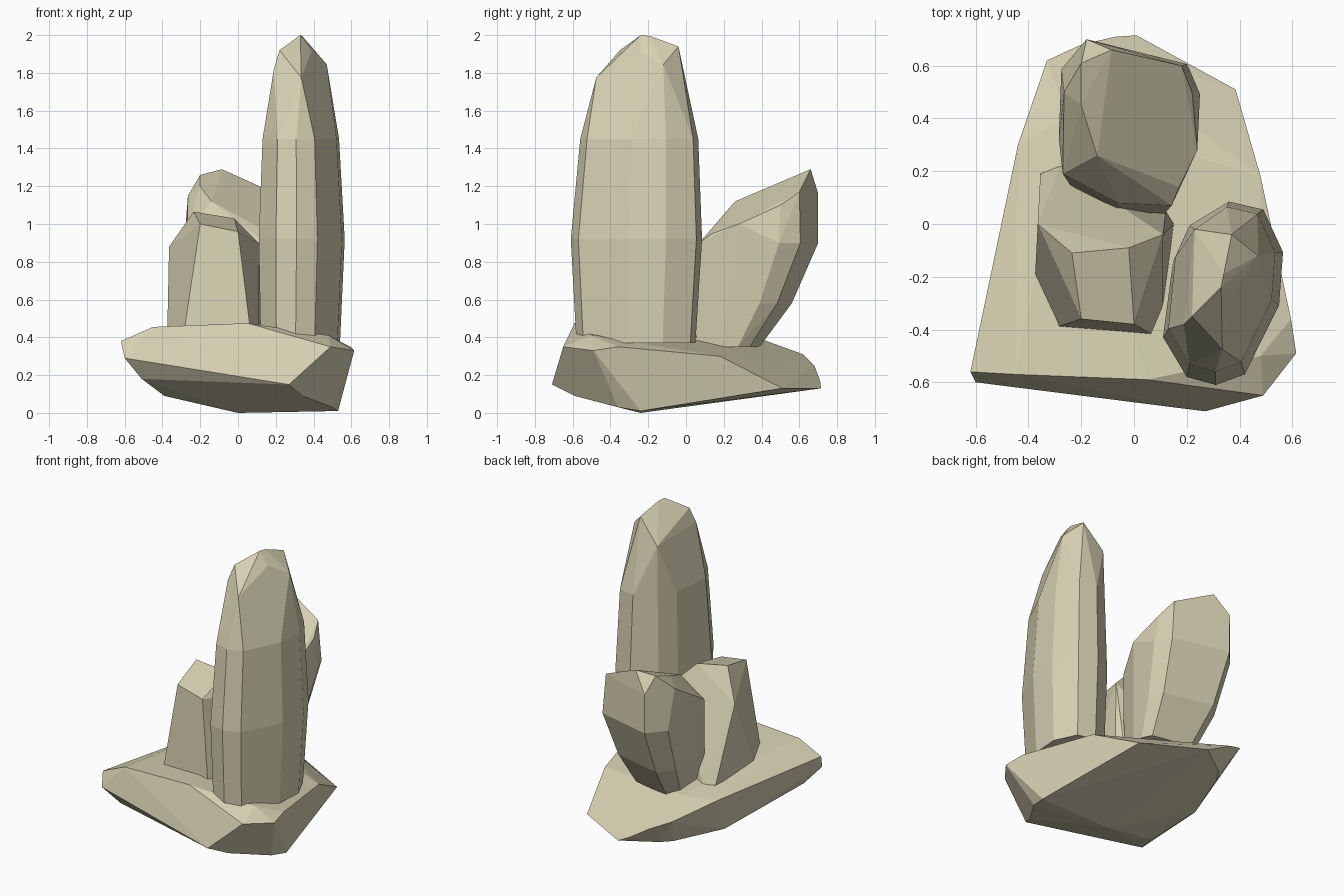
import bpy
import bmesh
from mathutils import Vector

default_cube = bpy.data.objects.get("Cube")
if default_cube:
    bpy.data.objects.remove(default_cube, do_unlink=True)

# Pale sandstone, the only colour
SAND = (0.68, 0.64, 0.45, 1)
stone = bpy.data.materials.new("pale_sandstone")
stone.use_nodes = True
stone.diffuse_color = SAND
stone.node_tree.nodes["Principled BSDF"].inputs["Base Color"].default_value = SAND
stone.node_tree.nodes["Principled BSDF"].inputs["Roughness"].default_value = 0.9


def chiselled_rock(name, points):
    """Wrap the corner points in a faceted convex stone."""
    bm = bmesh.new()
    for point in points:
        bm.verts.new(Vector(point))
    hull = bmesh.ops.convex_hull(bm, input=list(bm.verts))
    leftovers = set(hull["geom_interior"]) | set(hull["geom_unused"])
    loose = [item for item in leftovers if isinstance(item, bmesh.types.BMVert)]
    bmesh.ops.delete(bm, geom=loose, context="VERTS")
    # Merge nearly coplanar triangles into broad flat facets
    bmesh.ops.dissolve_limit(bm, angle_limit=0.06, verts=bm.verts[:], edges=bm.edges[:])
    bmesh.ops.recalc_face_normals(bm, faces=bm.faces[:])
    mesh = bpy.data.meshes.new(name)
    bm.to_mesh(mesh)
    bm.free()
    mesh.materials.append(stone)
    rock = bpy.data.objects.new(name, mesh)
    bpy.context.collection.objects.link(rock)
    return rock


def stacked_rings(outline, rings):
    """Fit the plan outline into each ring: height, left, right, front, back."""
    xs, ys = zip(*outline)
    width, depth = max(xs) - min(xs), max(ys) - min(ys)
    points = []
    for height, left, right, front, back in rings:
        for x, y in outline:
            across = (x - min(xs)) / width
            along = (y - min(ys)) / depth
            points.append((left + across * (right - left),
                           front + along * (back - front),
                           height))
    return points


# Broad tilted slab underneath
chiselled_rock("base_slab", [
    # Front rim
    (-.62, -.56, .38), (-.45, -.57, .455), (.05, -.59, .475),
    (.49, -.65, .35), (.27, -.71, .15), (-.6, -.6, .29),
    # Right side
    (.48, -.5, .41), (.615, -.49, .33), (.595, -.36, .35),
    (.48, .18, .3), (.385, .51, .13),
    # Back and left side
    (.01, .715, .13), (-.07, .71, .17), (-.2, .68, .25),
    (-.33, .62, .31), (-.44, .3, .36), (-.25, .4, .39),
    # Underside, bulging towards the left and back
    (.53, -.24, .01), (.5, -.36, .03), (.34, -.59, .09), (0, -.24, 0),
    (-.39, -.3, .09), (-.51, -.53, .18),
    (-.38, .13, .09), (-.25, .49, .11), (-.2, .57, .12),
])

# Tall upright stone with a wedge-shaped crown
tall_outline = [
    (.11, -.42), (.2, -.57), (.31, -.6), (.42, -.56),
    (.55, -.3), (.565, -.1), (.49, .06), (.36, .09),
    (.21, 0), (.14, -.12),
]
tall_crown = [
    (.33, -.24, 2), (.34, -.19, 1.995), (.22, -.35, 1.92),
    (.335, -.475, 1.775), (.39, -.24, 1.915), (.47, -.12, 1.845),
    (.37, -.04, 1.94), (.23, -.02, 1.78), (.19, -.38, 1.82),
]
chiselled_rock("tall_stone", tall_crown + stacked_rings(tall_outline, [
    (.37, .12, .54, -.58, .05),
    (.92, .11, .565, -.61, .085),
    (1.45, .13, .535, -.56, .065),
]))

# Leaning stone at the back, widening upwards to a broad sloped top
leaning_outline = [
    (-.28, .58), (-.29, .3), (-.27, .17), (-.06, .04),
    (.15, .03), (.24, .3), (.26, .48), (.21, .6), (-.18, .7),
]
leaning_top = [
    # Rim of the sloped face
    (.17, .14, .95), (.24, .28, 1), (.22, .5, 1.1), (.18, .6, 1.17),
    (-.085, .66, 1.29), (-.2, .61, 1.26), (-.2, .45, 1.2), (-.14, .26, 1.12),
    # Left and back shoulders
    (-.27, .19, .96), (-.265, .5, 1.15), (-.18, .7, 1.16),
]
chiselled_rock("leaning_stone", leaning_top + stacked_rings(leaning_outline, [
    (.35, -.2, .17, .04, .39),
    (.58, -.26, .21, .04, .56),
    (.9, -.285, .25, .07, .7),
]))

# Short stone at the front with a long slope down its back
chiselled_rock("short_stone", [
    # Ridge and front brow
    (-.235, -.11, 1.065), (-.02, -.09, 1.03),
    (-.2, -.36, 1), (0, -.38, .96),
    # Shoulders
    (-.365, 0, .88), (.11, -.04, .9),
    # Foot
    (-.375, -.2, .4), (-.29, -.39, .4), (.07, -.42, .4), (.11, -.32, .4),
    (.15, 0, .4), (.12, .05, .4), (-.28, .22, .4), (-.355, .19, .4),
])
